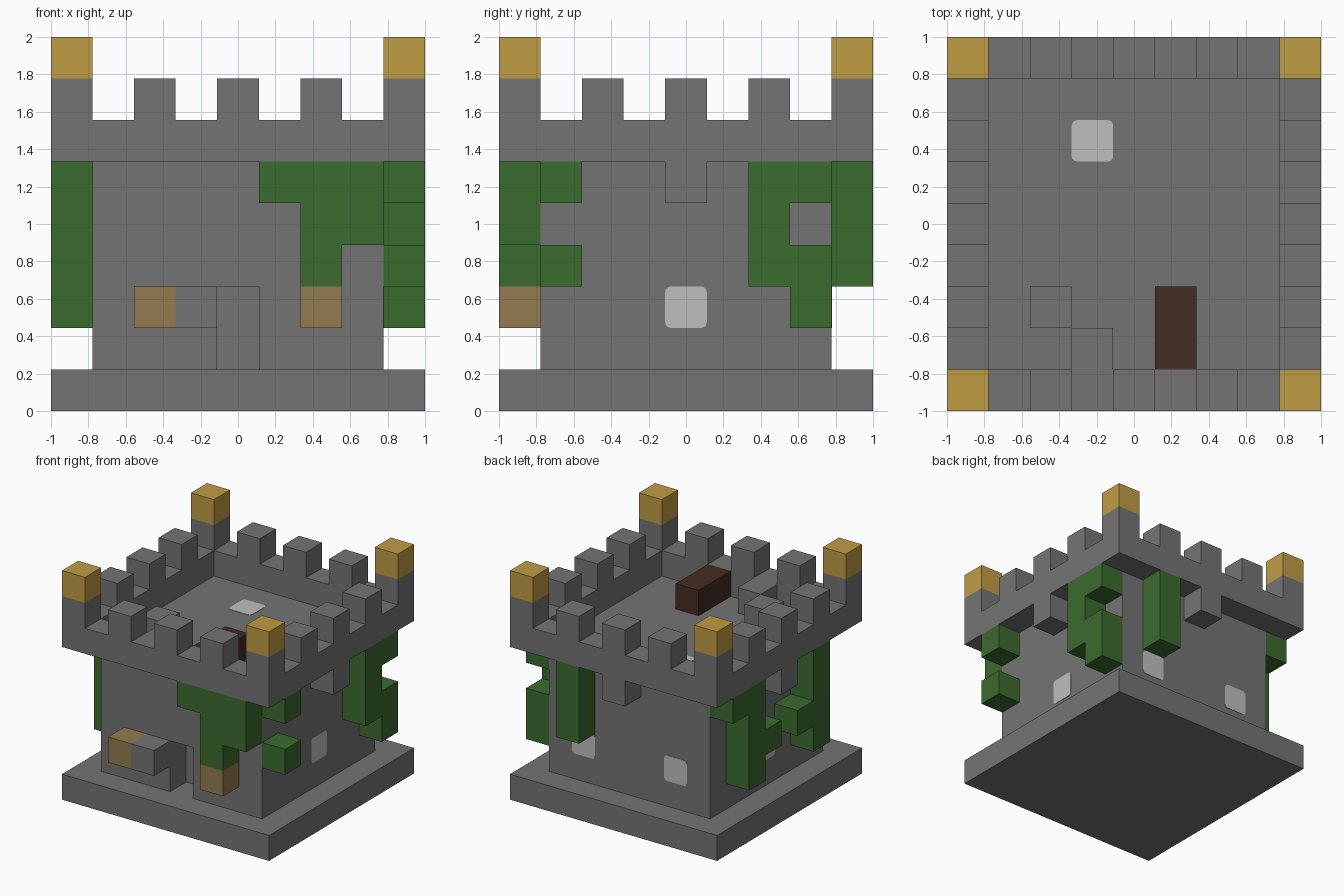
import bpy
import bmesh
from mathutils import Vector

U = 2 / 9   # one block of the 9 x 9 x 9 layout
N = 9

old = bpy.data.objects.get("Cube")
if old:
    bpy.data.objects.remove(old, do_unlink=True)


def material(name, r, g, b):
    m = bpy.data.materials.new(name)
    m.use_nodes = True
    m.diffuse_color = (r, g, b, 1)
    node = next(n for n in m.node_tree.nodes if n.type == 'BSDF_PRINCIPLED')
    node.inputs["Base Color"].default_value = (r, g, b, 1)
    return m


STONE = material("grey stone", .175, .175, .175)
LEAF = material("green ivy", .044, .145, .028)
GOLD = material("gold", .53, .34, .06)
WOOD = material("tan wood", .29, .20, .08)
GLASS = material("pale glass", .52, .52, .52)
CHEST = material("dark brown", .057, .026, .016)


def place(i, j, k):
    return Vector((i * U - 1, j * U - 1, k * U))


def add_box(bm, lo, hi):
    a, b = place(*lo), place(*hi)
    verts = bmesh.ops.create_cube(bm, size=1)["verts"]
    for v in verts:
        v.co = (a + b) / 2 + v.co * (b - a)
    return verts


def finish(name, bm, mat):
    me = bpy.data.meshes.new(name)
    bm.to_mesh(me)
    bm.free()
    me.materials.append(mat)
    ob = bpy.data.objects.new(name, me)
    bpy.context.collection.objects.link(ob)
    return ob


def part(name, mat, *boxes):
    """One object made of boxes given as (low corner, high corner) in blocks."""
    bm = bmesh.new()
    for lo, hi in boxes:
        add_box(bm, lo, hi)
    return finish(name, bm, mat)


def block(i, j, k, height=1):
    return (i, j, k), (i + 1, j + 1, k + height)


# Base slab and keep, with a doorway cut in the front
part("base_slab", STONE, ((0, 0, 0), (N, N, 1)))
keep = part("keep_walls", STONE, ((1, 1, 1), (8, 8, 6)))
door = part("doorway_cutter", STONE, ((4, .5, .5), (5, 2, 3)))
door.hide_render = True
door.hide_viewport = True
cut = keep.modifiers.new("doorway", 'BOOLEAN')
cut.operation = 'DIFFERENCE'
cut.solver = 'EXACT'
cut.object = door

# Overhanging parapet, battlements and gold corner caps
part("parapet", STONE,
     ((0, 0, 6), (N, 1, 7)), ((0, 8, 6), (N, N, 7)),
     ((0, 1, 6), (1, 8, 7)), ((8, 1, 6), (N, 8, 7)))
rim = [(i, j) for i in range(0, N, 2) for j in range(0, N, 2)
       if i in (0, 8) or j in (0, 8)]
part("battlements", STONE, *[block(i, j, 7) for i, j in rim])
part("corner_caps", GOLD, *[block(i, j, 8) for i in (0, 8) for j in (0, 8)])

# Support blocks under the parapet
part("corbels", STONE, block(0, 4, 5), block(8, 4, 5), block(4, 8, 5))

# Roof blocks and chest
part("roof_blocks", STONE, block(3, 1, 6), block(2, 2, 6))
part("chest", CHEST, ((5, 1, 6), (6, 3, 7)))

# Blocks standing out beside the door
part("front_crates", WOOD, block(2, 0, 2), block(6, 0, 2))
part("front_stone", STONE, block(3, 0, 2))

# Hanging ivy on each wall: (column, lowest block, height)
part("ivy_front", LEAF,
     *[block(i, 0, k, h) for i, k, h in ((5, 5, 1), (6, 3, 3), (7, 4, 2))])
part("ivy_left", LEAF,
     *[block(8, j, k, h) for j, k, h in
       ((1, 5, 1), (1, 3, 1), (6, 3, 3), (7, 5, 1), (7, 2, 2))])
part("ivy_back", LEAF, block(6, 8, 3, 3))
part("ivy_right", LEAF,
     *[block(0, j, k, h) for j, k, h in
       ((2, 2, 4), (3, 3, 1), (5, 3, 1), (6, 2, 4), (7, 5, 1))])


# Rounded window plates, thin along the wall's normal
def window(name, lo, axis, side):
    hi = [c + 1 for c in lo]
    lo = list(lo)
    face = hi[axis] if side > 0 else lo[axis]
    lo[axis], hi[axis] = face - .015, face + .015
    bm = bmesh.new()
    add_box(bm, lo, hi)
    corners = [e for e in bm.edges
               if abs((e.verts[0].co - e.verts[1].co)[axis]) > .001]
    bmesh.ops.bevel(bm, geom=corners, offset=.03, segments=3, affect='EDGES',
                    profile=.5)
    finish(name, bm, GLASS)


window("window_left", (7, 4, 2), 0, 1)
window("window_right", (1, 4, 2), 0, -1)
window("window_back_left", (6, 7, 2), 1, 1)
window("window_back_right", (2, 7, 2), 1, 1)
window("skylight", (3, 6, 5), 2, 1)
